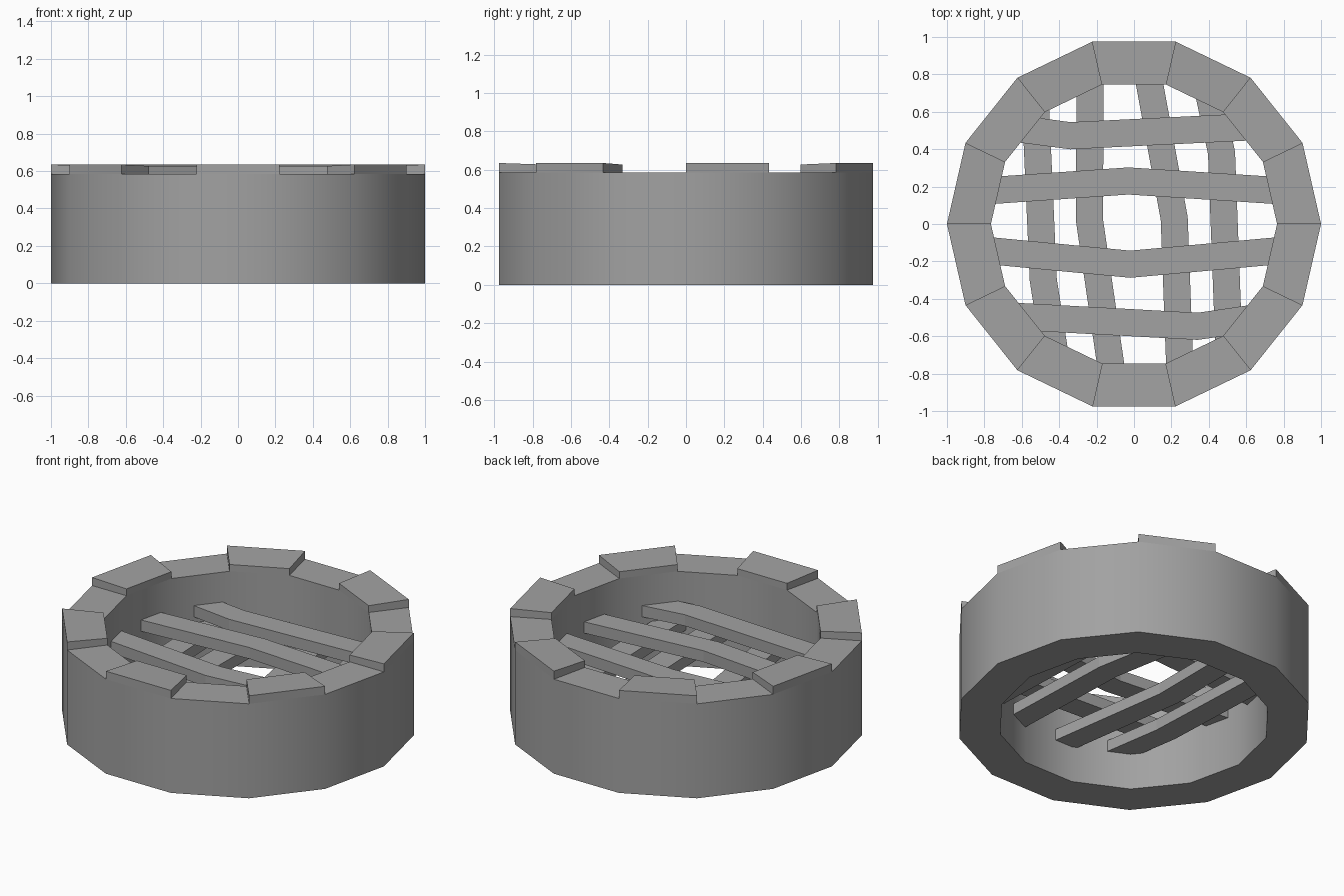
import bpy
import bmesh
from math import cos, sin, tau
from mathutils import Vector

if "Cube" in bpy.data.objects:
    bpy.data.objects.remove(bpy.data.objects["Cube"], do_unlink=True)

SIDES = 14
OUTER, INNER = 1.0, 0.765
RIM, CREST, CREST_IN = 0.585, 0.635, 0.627

stone = bpy.data.materials.new("grey_stone")
stone.use_nodes = True
grey = (0.36, 0.36, 0.36, 1)
stone.diffuse_color = grey
stone.node_tree.nodes["Principled BSDF"].inputs["Base Color"].default_value = grey


def make_object(name, bm, smooth=False):
    bmesh.ops.recalc_face_normals(bm, faces=bm.faces)
    mesh = bpy.data.meshes.new(name)
    bm.to_mesh(mesh)
    bm.free()
    obj = bpy.data.objects.new(name, mesh)
    bpy.context.collection.objects.link(obj)
    mesh.materials.append(stone)
    if smooth:
        bpy.ops.object.select_all(action="DESELECT")
        obj.select_set(True)
        bpy.context.view_layer.objects.active = obj
        bpy.ops.object.shade_smooth_by_angle(angle=0.6)
    return obj


def sweep(bm, sections, closed=False):
    """Skin quad sections into a solid, capped unless closed."""
    loops = [[bm.verts.new(p) for p in s] for s in sections]
    pairs = list(zip(loops, loops[1:]))
    if closed:
        pairs.append((loops[-1], loops[0]))
    else:
        bm.faces.new(loops[0])
        bm.faces.new(loops[-1])
    for a, b in pairs:
        for i in range(4):
            j = (i + 1) % 4
            bm.faces.new((a[i], a[j], b[j], b[i]))


def ring_section(k, low, high_out, high_in):
    c, s = cos(tau * k / SIDES), sin(tau * k / SIDES)
    profile = ((INNER, low), (OUTER, low), (OUTER, high_out), (INNER, high_in))
    return [(r * c, r * s, z) for r, z in profile]


# Round wall
bm = bmesh.new()
sweep(bm, [ring_section(k, 0, RIM, RIM) for k in range(SIDES)], closed=True)
make_object("round_wall", bm, smooth=True)

# Raised blocks on every other side of the rim
for n, k in enumerate(range(0, SIDES, 2)):
    bm = bmesh.new()
    sweep(bm, [ring_section(j, RIM, CREST, CREST_IN) for j in (k, k + 1)])
    make_object(f"rim_block_{n + 1}", bm)


def bar(name, points, z, height=0.07, width=0.145):
    """Bent flat bar; its ends sink into the wall."""
    pts = [Vector(p) for p in points]
    pts[0] += (pts[0] - pts[1]).normalized() * 0.06
    pts[-1] += (pts[-1] - pts[-2]).normalized() * 0.06
    sections = []
    for i, p in enumerate(pts):
        d = (pts[min(i + 1, len(pts) - 1)] - pts[max(i - 1, 0)]).normalized()
        side = Vector((-d.y, d.x)) * width / 2
        a, b = p + side, p - side
        sections.append([(a.x, a.y, z), (b.x, b.y, z),
                         (b.x, b.y, z + height), (a.x, a.y, z + height)])
    bm = bmesh.new()
    sweep(bm, sections)
    make_object(name, bm)


# Upper bars run across, lower bars run front to back
upper = (((-0.7, 0.52), (-0.34, 0.472), (0.7, 0.523)),
         ((-0.75, 0.18), (-0.03, 0.23), (0.75, 0.18)),
         ((-0.75, -0.145), (-0.02, -0.215), (0.75, -0.145)),
         ((-0.7, -0.49), (0.34, -0.547), (0.7, -0.495)))
lower = (((-0.525, 0.6), (-0.485, -0.3), (-0.43, -0.65)),
         ((-0.235, 0.75), (-0.238, 0.02), (-0.125, -0.75)),
         ((0.083, 0.75), (0.215, 0.03), (0.243, -0.72)),
         ((0.41, 0.65), (0.468, 0.38), (0.505, -0.6)))
for n, points in enumerate(upper):
    bar(f"upper_bar_{n + 1}", points, 0.33)
for n, points in enumerate(lower):
    bar(f"lower_bar_{n + 1}", points, 0.225)
